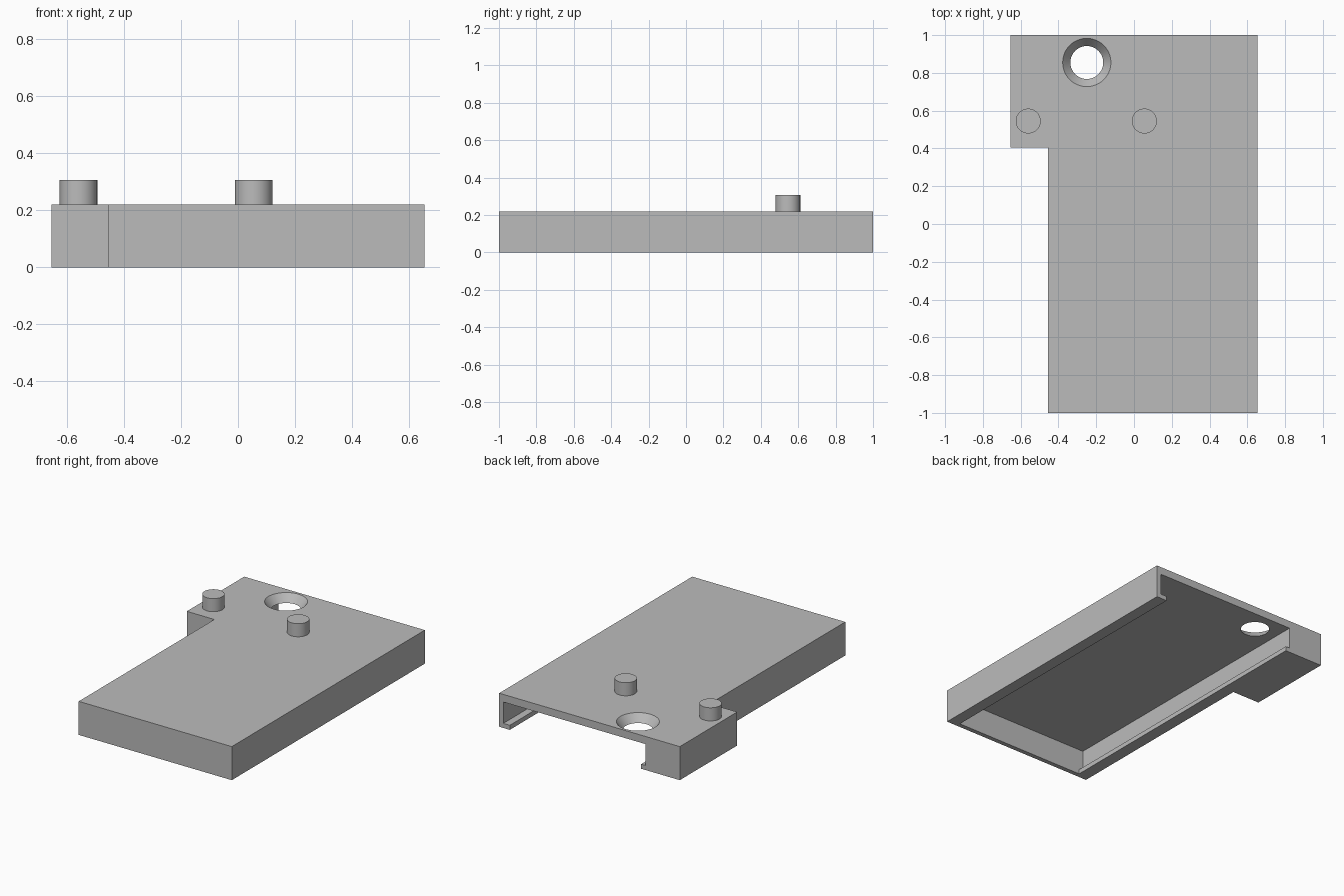
import bpy
import bmesh

TOP = 0.22      # upper face of the plate
UNDER = 0.17    # underside of the plate
LIP = 0.03      # thickness of the bottom rails

cube = bpy.data.objects.get("Cube")
if cube:
    bpy.data.objects.remove(cube, do_unlink=True)

grey = bpy.data.materials.new("plain_grey")
grey.use_nodes = True
grey.diffuse_color = (0.5, 0.5, 0.5, 1)
grey.node_tree.nodes["Principled BSDF"].inputs["Base Color"].default_value = (0.5, 0.5, 0.5, 1)


def prism(name, outline, z0, z1):
    """Extrude a flat outline from z0 to z1."""
    bm = bmesh.new()
    face = bm.faces.new([bm.verts.new((x, y, z0)) for x, y in outline])
    grown = bmesh.ops.extrude_face_region(bm, geom=[face])["geom"]
    verts = [v for v in grown if isinstance(v, bmesh.types.BMVert)]
    bmesh.ops.translate(bm, verts=verts, vec=(0, 0, z1 - z0))
    bmesh.ops.recalc_face_normals(bm, faces=bm.faces)
    mesh = bpy.data.meshes.new(name)
    bm.to_mesh(mesh)
    bm.free()
    mesh.materials.append(grey)
    obj = bpy.data.objects.new(name, mesh)
    bpy.context.collection.objects.link(obj)
    return obj


def block(name, x0, x1, y0, y1, z0, z1):
    return prism(name, [(x0, y0), (x1, y0), (x1, y1), (x0, y1)], z0, z1)


def round_part(name, x, y, z0, z1, r0, r1):
    bpy.ops.mesh.primitive_cone_add(vertices=48, radius1=r0, radius2=r1, depth=z1 - z0,
                                    location=(x, y, (z0 + z1) / 2))
    obj = bpy.context.object
    obj.name = name
    obj.data.materials.append(grey)
    return obj


def select(obj):
    bpy.ops.object.select_all(action="DESELECT")
    obj.select_set(True)
    bpy.context.view_layer.objects.active = obj


def cut(target, cutter):
    select(target)
    mod = target.modifiers.new("cut", "BOOLEAN")
    mod.operation = "DIFFERENCE"
    mod.solver = "EXACT"
    mod.object = cutter
    bpy.ops.object.modifier_apply(modifier=mod.name)
    bpy.data.objects.remove(cutter, do_unlink=True)


# Sliding cover with a side tab at the back corner
cover = prism("cover", [(-0.455, -1), (0.655, -1), (0.655, 1),
                        (-0.655, 1), (-0.655, 0.405), (-0.455, 0.405)], 0, TOP)

# Channel open at the back, and a narrower slot that leaves rails along both sides
cut(cover, block("channel_cutter", -0.405, 0.625, -0.97, 1.1, LIP, UNDER))
cut(cover, block("slot_cutter", -0.375, 0.578, -0.97, 1.1, -0.1, 0.1))

# Countersunk screw hole
cut(cover, round_part("hole_cutter", -0.25, 0.855, 0.15, 0.24, 0.071, 0.144))

# Two locating pegs
pegs = [round_part(name, x, 0.545, 0.2, 0.306, 0.066, 0.066)
        for name, x in (("right_peg", -0.56), ("left_peg", 0.055))]

for part in [cover] + pegs:
    select(part)
    bpy.ops.object.shade_smooth_by_angle()
